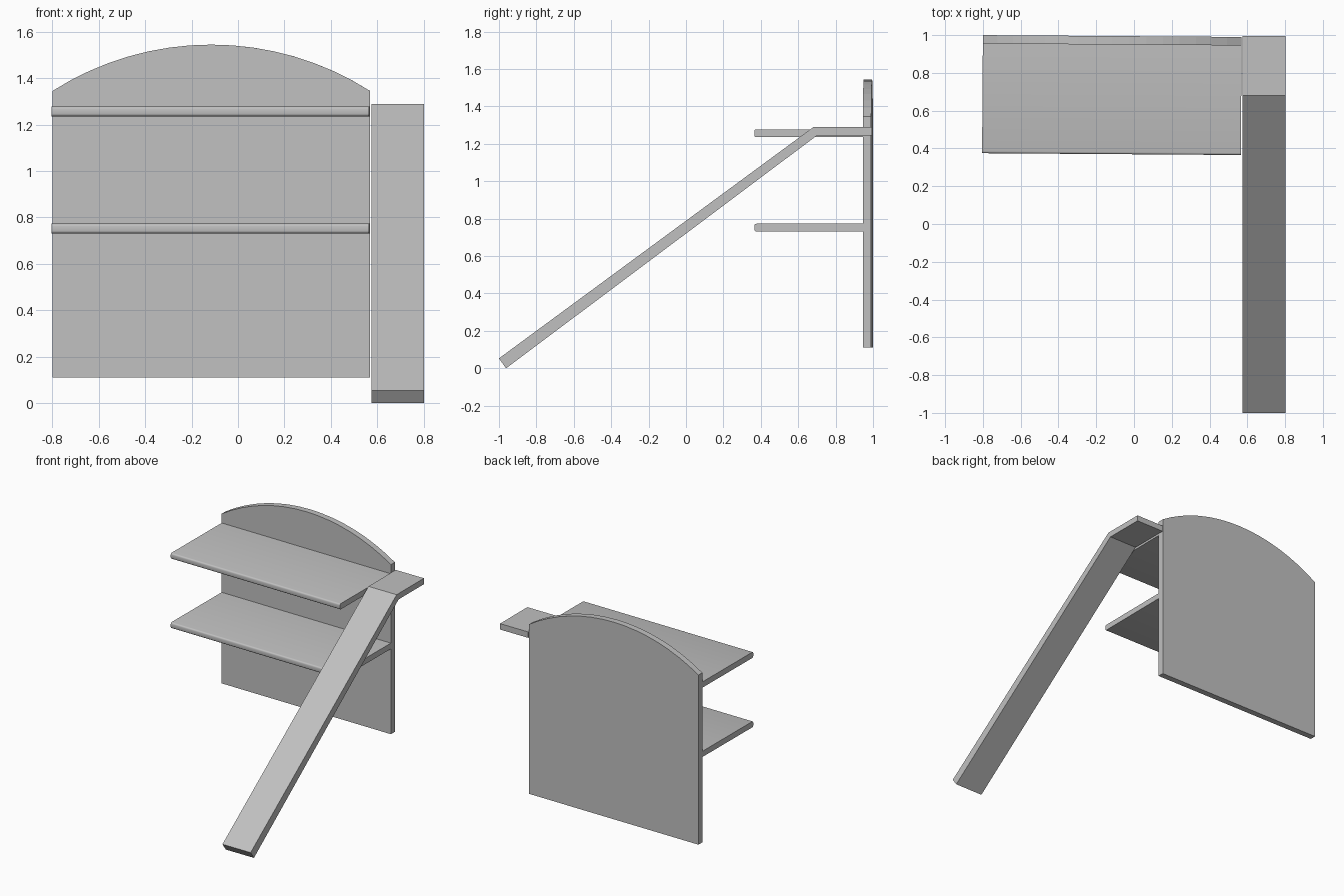
import bpy, bmesh, math
from mathutils import Matrix, Vector

cube = bpy.data.objects.get("Cube")
if cube:
    bpy.data.objects.remove(cube, do_unlink=True)

grey = bpy.data.materials.new("plain_grey")
grey.use_nodes = True
colour = (0.53, 0.53, 0.53, 1)
grey.diffuse_color = colour
grey.node_tree.nodes["Principled BSDF"].inputs["Base Color"].default_value = colour

MID, BACK, HALF = -0.115, 0.995, 0.685
# The backboard and shelves sit at a very slight turn
pivot = Matrix.Translation((MID, BACK, 0))
TURN = pivot @ Matrix.Rotation(math.radians(-0.4), 4, "Z") @ pivot.inverted()


def extrude(name, outline, depth, transform=None):
    """Extrude a closed 3D outline along a vector into a solid part."""
    bm = bmesh.new()
    face = bm.faces.new([bm.verts.new(p) for p in outline])
    new = bmesh.ops.extrude_face_region(bm, geom=[face])["geom"]
    verts = [g for g in new if isinstance(g, bmesh.types.BMVert)]
    bmesh.ops.translate(bm, verts=verts, vec=Vector(depth))
    if transform:
        bm.transform(transform)
    bmesh.ops.recalc_face_normals(bm, faces=bm.faces)
    mesh = bpy.data.meshes.new(name)
    bm.to_mesh(mesh)
    bm.free()
    mesh.materials.append(grey)
    obj = bpy.data.objects.new(name, mesh)
    bpy.context.collection.objects.link(obj)
    return obj


# Backboard with an arched top
SHOULDER, RISE, STEPS = 1.345, 0.2, 16
radius = (HALF ** 2 + RISE ** 2) / (2 * RISE)
sweep = math.asin(HALF / radius)
outline = [(MID - HALF, BACK, 0.11), (MID + HALF, BACK, 0.11)]
for i in range(STEPS + 1):
    a = sweep * (1 - 2 * i / STEPS)
    outline.append((MID + radius * math.sin(a), BACK,
                    SHOULDER + RISE - radius * (1 - math.cos(a))))
extrude("backboard", outline, (0, -0.045, 0), TURN)

# Two shelves with softly rounded front edges
FRONT, THICK, ROUND = 0.37, 0.042, 0.011
for name, z in (("lower_shelf", 0.731), ("upper_shelf", 1.236)):
    side = [(MID - HALF, 0.95, z + THICK), (MID - HALF, 0.95, z)]
    for centre_z, start in ((z + ROUND, 270), (z + THICK - ROUND, 180)):
        for k in range(4):
            a = math.radians(start - 30 * k)
            side.append((MID - HALF, FRONT + ROUND + ROUND * math.cos(a),
                         centre_z + ROUND * math.sin(a)))
    shelf = extrude(name, side, (2 * HALF, 0, 0), TURN)
    bpy.ops.object.select_all(action="DESELECT")
    shelf.select_set(True)
    bpy.context.view_layer.objects.active = shelf
    bpy.ops.object.shade_smooth_by_angle(angle=math.radians(35))

# Sloping ramp with a level landing
ramp = [(-1.0, 0.053), (-0.962, 0.0), (0.702, 1.246), (0.994, 1.246),
        (0.994, 1.289), (0.68, 1.289)]
extrude("ramp", [(0.575, y, z) for y, z in ramp], (0.227, 0, 0))
